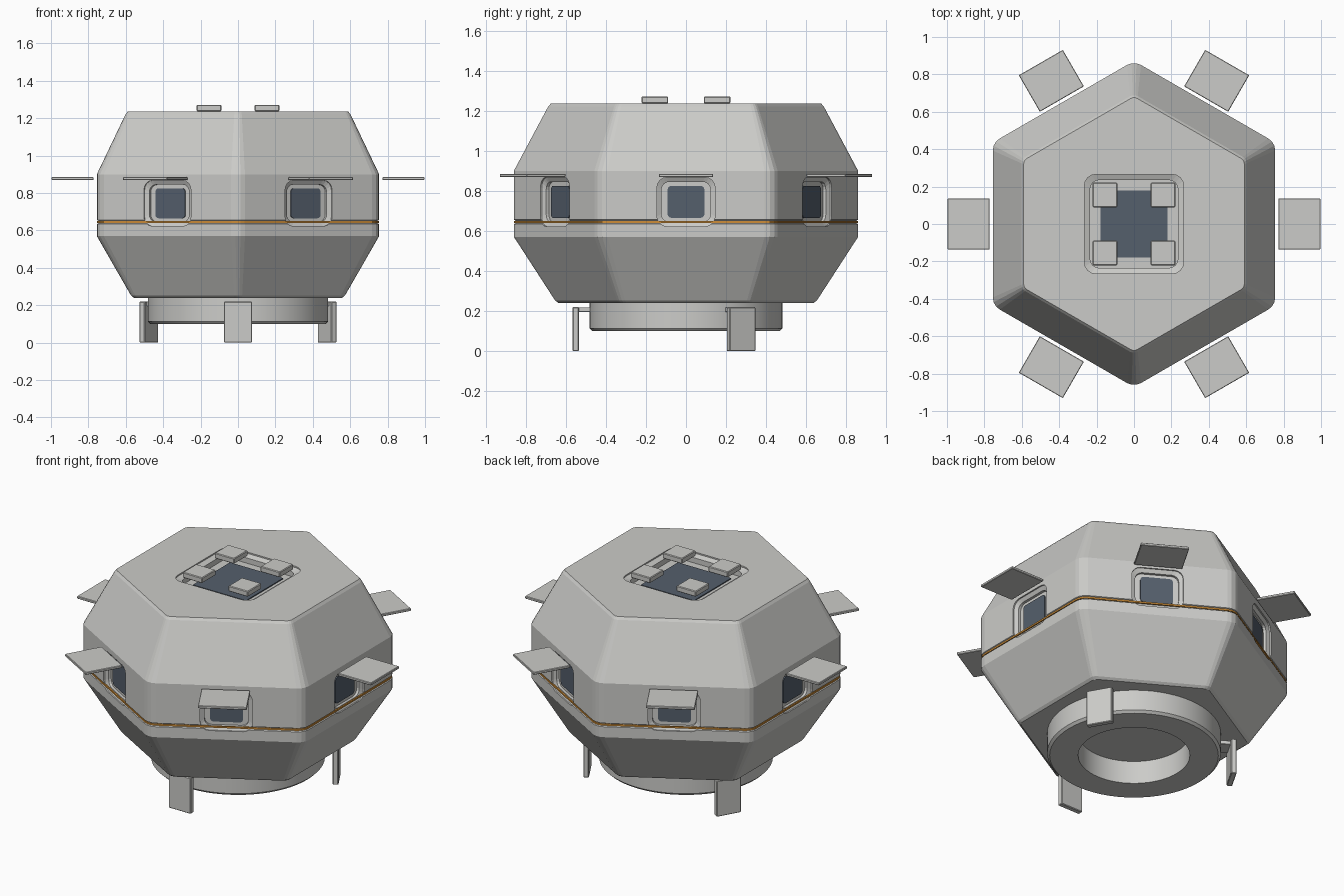
import bpy, bmesh
from math import radians, cos, sin, pi
from mathutils import Matrix, Vector

if "Cube" in bpy.data.objects:
    bpy.data.objects.remove(bpy.data.objects["Cube"])


def material(name, rgb):
    m = bpy.data.materials.new(name)
    m.use_nodes = True
    m.diffuse_color = (*rgb, 1)
    m.node_tree.nodes["Principled BSDF"].inputs["Base Color"].default_value = (*rgb, 1)
    return m


GREY = material("hull_grey", (0.6, 0.6, 0.58))
GLASS = material("dark_glass", (0.09, 0.115, 0.15))
ORANGE = material("orange_trim", (0.62, 0.27, 0.04))

WAIST, TOP = 0.755, 1.235
TURNS = [Matrix.Rotation(radians(60 * k), 4, "Z") for k in range(6)]
# Window frame: local x runs along the wall, local y is up, local z is outward
WALL = Matrix(((0, 0, 1, WAIST), (1, 0, 0, 0), (0, 1, 0, 0.745), (0, 0, 0, 1)))
ROOF = Matrix.Translation((0, 0, TOP))


def finish(name, bm, mat):
    bmesh.ops.recalc_face_normals(bm, faces=bm.faces)
    mesh = bpy.data.meshes.new(name)
    bm.to_mesh(mesh)
    bm.free()
    mesh.materials.append(mat)
    obj = bpy.data.objects.new(name, mesh)
    bpy.context.collection.objects.link(obj)
    return obj


def loft(bm, rings, matrix=Matrix(), closed=False):
    """Skin a stack of equal rings; cap the ends, or join last to first."""
    loops = [[bm.verts.new(matrix @ Vector(p)) for p in ring] for ring in rings]
    pairs = list(zip(loops, loops[1:]))
    if closed:
        pairs.append((loops[-1], loops[0]))
    else:
        bm.faces.new(loops[0])
        bm.faces.new(loops[-1])
    for a, b in pairs:
        for i in range(len(a)):
            j = (i + 1) % len(a)
            bm.faces.new((a[i], a[j], b[j], b[i]))


def hexagon(apothem, z, r):
    """Hexagon with softened corners, flat sides facing +x and -x."""
    out = []
    for k in range(6):
        corner = radians(30 + 60 * k)
        d = (apothem - r) / cos(pi / 6)
        for t in (-30, -10, 10, 30):
            a = corner + radians(t)
            out.append((d * cos(corner) + r * cos(a), d * sin(corner) + r * sin(a), z))
    return out


def rounded_rect(hx, hy, r, z):
    out = []
    for k, (sx, sy) in enumerate(((1, 1), (-1, 1), (-1, -1), (1, -1))):
        for s in range(5):
            a = k * pi / 2 + s * pi / 8
            out.append((sx * (hx - r) + r * cos(a), sy * (hy - r) + r * sin(a), z))
    return out


def circle(r, z, n=64):
    return [(r * cos(2 * pi * i / n), r * sin(2 * pi * i / n), z) for i in range(n)]


def recess(bm, matrix, hx, hy, r, rim, depth):
    """Cutter for a recess with a sloped rim."""
    loft(bm, [rounded_rect(hx, hy, r, 0.05),
              rounded_rect(hx, hy, r, -0.008),
              rounded_rect(hx - rim, hy - rim, r * 0.8, -0.02),
              rounded_rect(hx - rim, hy - rim, r * 0.8, -depth)], matrix)


def box(bm, size, center, matrix=Matrix(), bevel=0.004):
    m = matrix @ Matrix.Translation(center) @ Matrix.Diagonal((*size, 1))
    verts = bmesh.ops.create_cube(bm, size=1, matrix=m)["verts"]
    edges = list({e for v in verts for e in v.link_edges})
    bmesh.ops.bevel(bm, geom=edges, offset=bevel, segments=1, affect="EDGES")


# Faceted hull with a fine groove round the waist
bm = bmesh.new()
loft(bm, [hexagon(a, z, r) for a, z, r in (
    (0.557, 0.24, 0.045), (0.572, 0.252, 0.045), (WAIST, 0.57, 0.075),
    (WAIST, 0.634, 0.075), (0.747, 0.638, 0.07), (0.747, 0.652, 0.07),
    (WAIST, 0.656, 0.075), (WAIST, 0.9, 0.075),
    (0.602, 1.22, 0.04), (0.59, TOP, 0.035))])
hull = finish("hull", bm, GREY)

# Recesses for the six wall windows and the skylight
bm = bmesh.new()
for turn in TURNS:
    recess(bm, turn @ WALL, 0.145, 0.122, 0.05, 0.022, 0.036)
recess(bm, ROOF, 0.265, 0.265, 0.06, 0.03, 0.052)
cutter = finish("recess_cutter", bm, GREY)
cutter.hide_render = True
mod = hull.modifiers.new("recesses", "BOOLEAN")
mod.object, mod.operation, mod.solver = cutter, "DIFFERENCE", "EXACT"
bpy.context.view_layer.objects.active = hull
bpy.ops.object.modifier_apply(modifier=mod.name)
bpy.data.objects.remove(cutter)

# Orange trim set in the groove
bm = bmesh.new()
loft(bm, [hexagon(a, z, 0.072) for a, z in (
    (0.744, 0.64), (0.753, 0.64), (0.753, 0.65), (0.744, 0.65))], closed=True)
finish("waist_trim", bm, ORANGE)

# Window panes and skylight pane
bm = bmesh.new()
for turn in TURNS:
    loft(bm, [rounded_rect(0.092, 0.08, 0.02, z) for z in (-0.037, -0.03)], turn @ WALL)
finish("window_panes", bm, GLASS)
bm = bmesh.new()
loft(bm, [rounded_rect(0.18, 0.18, 0.005, z) for z in (-0.053, -0.046)], ROOF)
finish("skylight_pane", bm, GLASS)

# Flat awnings over the windows
bm = bmesh.new()
for turn in TURNS:
    box(bm, (0.225, 0.272, 0.016), (0.884, 0, 0.877), turn, 0.003)
finish("awnings", bm, GREY)

# Four pads at the skylight corners
bm = bmesh.new()
for x in (-0.155, 0.155):
    for y in (-0.155, 0.155):
        box(bm, (0.132, 0.132, 0.034), (x, y, 1.254))
finish("skylight_pads", bm, GREY)

# Round docking collar, open underneath
bm = bmesh.new()
loft(bm, [circle(r, z) for r, z in (
    (0.31, 0.245), (0.31, 0.1), (0.468, 0.1), (0.482, 0.114), (0.482, 0.245))], closed=True)
collar = finish("docking_collar", bm, GREY)
bpy.ops.object.select_all(action="DESELECT")
collar.select_set(True)
bpy.context.view_layer.objects.active = collar
bpy.ops.object.shade_smooth_by_angle(angle=radians(30))

# Three legs, each a plate on a short bracket
bm = bmesh.new()
for angle in (30, 150, 270):
    turn = Matrix.Rotation(radians(angle), 4, "Z")
    box(bm, (0.032, 0.15, 0.22), (0.55, 0, 0.11), turn)
    box(bm, (0.09, 0.1, 0.024), (0.505, 0, 0.207), turn, 0.002)
finish("legs", bm, GREY)
